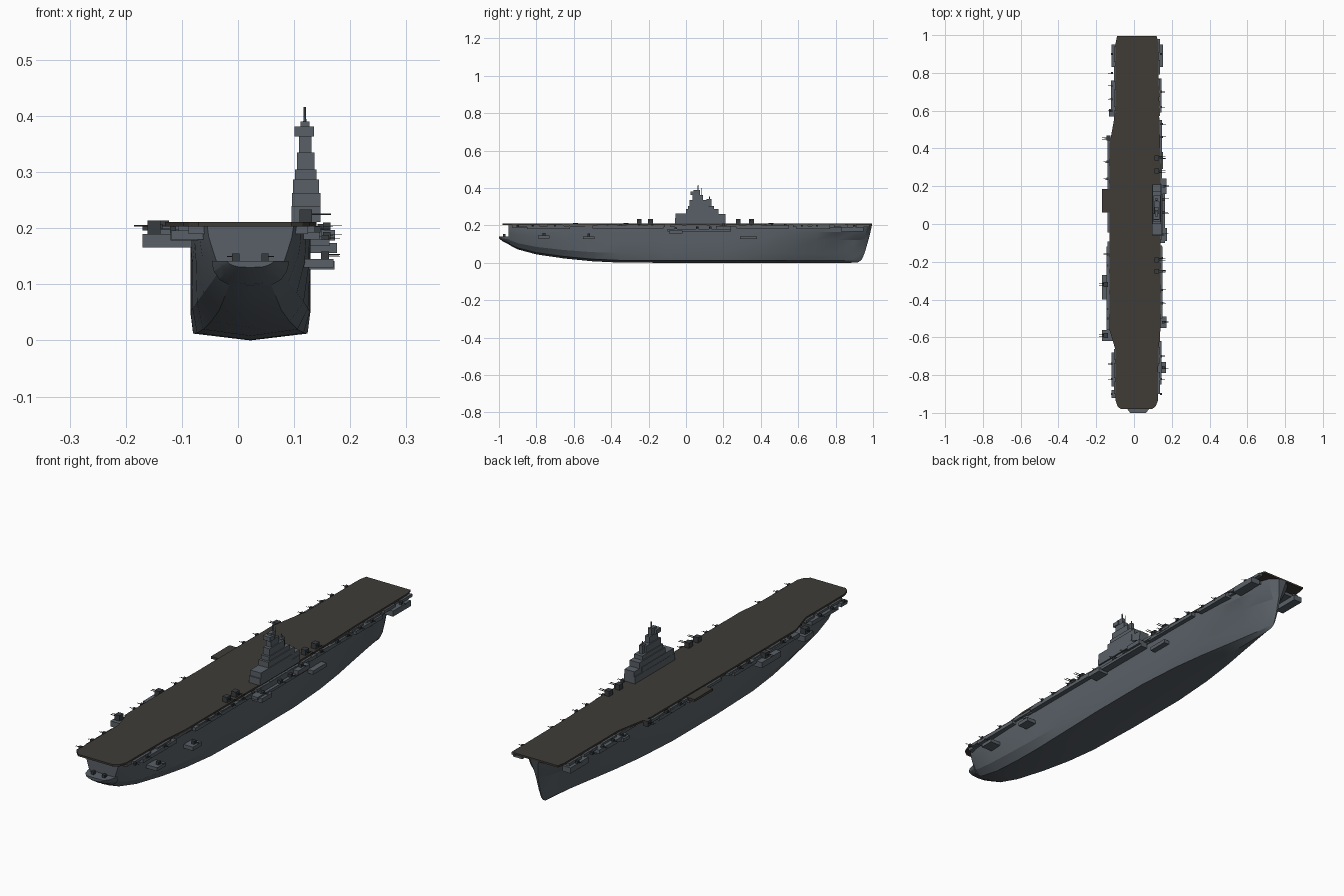
import bpy, bmesh, random
from mathutils import Matrix, Vector

random.seed(4)
CX = 0.022  # hull centreline


def material(name, rgb):
    m = bpy.data.materials.new(name)
    m.diffuse_color = (*rgb, 1)
    return m


GREY = material("hull_grey", (0.10, 0.118, 0.135))
DECK = material("deck_brown", (0.05, 0.045, 0.038))
DARK = material("gun_dark", (0.04, 0.045, 0.05))


def finish(name, bm, mat):
    bmesh.ops.recalc_face_normals(bm, faces=bm.faces)
    me = bpy.data.meshes.new(name)
    bm.to_mesh(me)
    bm.free()
    me.materials.append(mat)
    ob = bpy.data.objects.new(name, me)
    bpy.context.collection.objects.link(ob)
    return ob


def add_box(bm, x0, x1, y0, y1, z0, z1):
    c = Vector(((x0 + x1) / 2, (y0 + y1) / 2, (z0 + z1) / 2))
    s = Matrix.Diagonal((abs(x1 - x0), abs(y1 - y0), abs(z1 - z0), 1))
    bmesh.ops.create_cube(bm, size=1, matrix=Matrix.Translation(c) @ s)


def boxes(name, rows, mat=GREY):
    bm = bmesh.new()
    for r in rows:
        add_box(bm, *r)
    return finish(name, bm, mat)


def prism(name, outline, z0, z1, mat):
    bm = bmesh.new()
    f = bm.faces.new([bm.verts.new((x, y, z0)) for x, y in outline])
    ext = bmesh.ops.extrude_face_region(bm, geom=[f])
    vs = [v for v in ext["geom"] if isinstance(v, bmesh.types.BMVert)]
    bmesh.ops.translate(bm, verts=vs, vec=(0, 0, z1 - z0))
    return finish(name, bm, mat)


def loft(name, stations, levels):
    """Each station: y, keel z, top z, half widths; y shifts forward with height by rake."""
    bm = bmesh.new()
    rings = []
    for y, kz, top, rake, *w in stations:
        half = [(a, f) for a, f in zip(w, levels)]
        pts = [(0, 0)] + half + [(-a, f) for a, f in reversed(half)]
        rings.append([bm.verts.new((CX + a, y + rake * f ** 0.7, kz + (top - kz) * f)) for a, f in pts])
    for a, b in zip(rings, rings[1:]):
        for i in range(len(a)):
            j = (i + 1) % len(a)
            bm.faces.new((a[i], a[j], b[j], b[i]))
    bm.faces.new(rings[0])
    bm.faces.new(rings[-1])
    ob = finish(name, bm, GREY)
    bpy.context.view_layer.objects.active = ob
    ob.select_set(True)
    bpy.ops.object.shade_smooth_by_angle(angle=0.35)
    ob.select_set(False)


# Main hull: y, keel, top, rake, half widths from bottom to deck
T = 0.204
loft("hull", [
    (-0.95, 0.098, T, 0, .035, .055, .067, .074, .077),
    (-0.90, 0.072, T, 0, .045, .068, .086, .090, .090),
    (-0.80, 0.045, T, 0, .055, .083, .097, .099, .099),
    (-0.65, 0.023, T, 0, .070, .095, .104, .105, .105),
    (-0.50, 0.008, T, 0, .084, .103, .106, .106, .106),
    (-0.35, 0.001, T, 0, .095, .106, .107, .107, .107),
    (-0.10, 0.0, T, 0, .102, .107, .107, .107, .107),
    (0.20, 0.0, T, 0, .102, .107, .107, .107, .107),
    (0.40, 0.0, T, 0, .088, .101, .106, .107, .107),
    (0.55, 0.0, T, 0, .068, .086, .098, .105, .105),
    (0.70, 0.0, T, 0, .042, .060, .077, .099, .099),
    (0.80, 0.0, T, 0.01, .025, .041, .058, .088, .090),
    (0.88, 0.0, T, 0.03, .012, .022, .036, .066, .072),
    (0.92, 0.003, T, 0.05, .005, .009, .018, .040, .050),
    (0.935, 0.012, T, 0.06, .002, .003, .005, .012, .020),
], (0.06, 0.25, 0.6, 0.81, 1))

# Rounded stern below the open fantail
loft("fantail", [
    (-1.00, 0.130, 0.142, 0, .022, .031, .038, .041, .042),
    (-0.98, 0.115, 0.142, 0, .028, .042, .052, .056, .057),
    (-0.94, 0.094, 0.142, 0, .038, .055, .065, .068, .068),
], (0.1, 0.3, 0.6, 0.85, 1))

# Flight deck and side lift
prism("flight_deck", [
    (-.070, -.98), (.095, -.98), (.115, -.965), (.127, -.935), (.129, -.67), (.140, -.56),
    (.140, .35), (.132, .62), (.129, .96), (.120, .995), (-.090, .995), (-.097, .96),
    (-.097, .60), (-.130, .42), (-.130, -.56), (-.097, -.67), (-.097, -.935), (-.087, -.965)],
    0.203, 0.211, DECK)
boxes("side_lift", [(-.170, -.125, .06, .185, .196, .206)], DECK)
boxes("lift_bracket", [(-.135, -.08, .075, .17, .176, .198)])

# Stepped island, starboard
boxes("island", [
    (.095, .147, -.06, .21, .211, .240), (.096, .147, -.055, .16, .24, .263),
    (.098, .144, 0, .21, .235, .262), (.098, .144, 0, .175, .262, .287),
    (.102, .140, .01, .15, .285, .305), (.105, .136, .02, .12, .30, .335),
    (.109, .131, .035, .09, .33, .363), (.112, .128, .11, .135, .30, .340)])
boxes("fire_director", [(.101, .135, .025, .055, .363, .381), (.111, .127, .04, .075, .36, .390)])
bm = bmesh.new()
for x, y, z0, z1, r in ((.119, .065, .38, .416, .003), (.119, .125, .34, .355, .003),
                        (.119, .085, .36, .40, .0015)):
    bmesh.ops.create_cone(bm, cap_ends=True, segments=8, radius1=r, radius2=r * .7, depth=z1 - z0,
                          matrix=Matrix.Translation((x, y, (z0 + z1) / 2)))
finish("mast", bm, GREY)

# Sponsons and gallery platforms
boxes("port_sponsons", [
    (-.119, -.08, .83, .95, .168, .192), (-.122, -.06, .57, .76, .180, .196),
    (-.132, -.08, .57, .61, .176, .190), (-.140, -.08, .20, .38, .182, .197),
    (-.170, -.08, -.40, -.27, .166, .190), (-.170, -.08, -.62, -.56, .166, .190),
    (-.145, -.08, -.56, -.12, .182, .198), (-.120, -.07, -.86, -.68, .178, .195),
    (-.119, -.05, -.92, -.88, .180, .196)])
boxes("starboard_sponsons", [
    (.11, .153, .83, .95, .168, .192), (.10, .146, .59, .77, .180, .196),
    (.12, .173, .16, .24, .178, .197), (.12, .176, -.09, -.02, .156, .174),
    (.12, .163, -.10, .24, .168, .180), (.12, .150, -.06, .21, .180, .203),
    (.12, .153, .29, .38, .126, .142), (.11, .172, -.55, -.49, .126, .142),
    (.10, .170, -.79, -.73, .130, .145), (.12, .150, -.50, -.12, .184, .199),
    (.11, .145, -.85, -.62, .180, .196), (.12, .147, .27, .55, .184, .199)])

# Boxed-in gallery deck beneath the overhang
boxes("gallery_deck", [(-.112, .0, -.54, .42, .183, .204), (.05, .134, -.54, .42, .186, .204),
                       (-.088, .125, -.93, .93, .190, .204)])

# Broken catwalks along both deck edges
rows = []
for side in (-1, 1):
    y = -.90
    while y < .92:
        n = random.uniform(.05, .12)
        wide = -.56 < y < .42
        edge = (-.130 if wide else -.097) if side < 0 else (.140 if wide else .129)
        rows.append((edge - side * .01, edge + side * .009, y, y + n, .192, .204))
        y += n + random.uniform(.015, .05)
boxes("catwalks", rows)


def guns(name, places, size, reach):
    """Gun mounts with twin barrels pointing outboard."""
    bm = bmesh.new()
    for x, y, z in places:
        s = 1 if x > 0 else -1
        add_box(bm, x - size * .45, x + size * .45, y - size * .5, y + size * .5, z, z + size * .9)
        for dy in (-.2, .2):
            m = Matrix.Translation((x + s * reach / 2, y + dy * size, z + size * .55))
            bmesh.ops.create_cone(bm, cap_ends=True, segments=6, radius1=size * .07,
                                  radius2=size * .05, depth=reach,
                                  matrix=m @ Matrix.Rotation(s * 1.5708, 4, 'Y'))
    finish(name, bm, DARK)


guns("deck_turrets", [(.121, y, .211) for y in (-.25, -.19, .28, .35)], .025, .045)
guns("port_heavy_guns", [(-.150, -.32, .190), (-.150, -.59, .190), (-.135, .455, .190)], .026, .035)
guns("starboard_guns", [(.155, -.52, .142), (.155, -.76, .145), (.155, -.055, .174), (.158, .20, .197),
                        (.158, .06, .180), (.158, .13, .180)], .015, .027)
guns("light_guns",
     [(-.116, y, .192) for y in (-.90, -.82, -.74, .60, .66, .73, .80, .90)]
     + [(-.140, y, .197) for y in (-.50, -.45, -.22, -.16, .24, .33)]
     + [(.142, y, .192) for y in (-.90, -.82, -.70, .62, .70, .90)]
     + [(.147, y, .197) for y in (-.42, -.35, -.25, -.18, .35, .46, .53)], .012, .022)
guns("stern_guns", [(-.004, -.972, .142), (.048, -.972, .142)], .014, .016)
